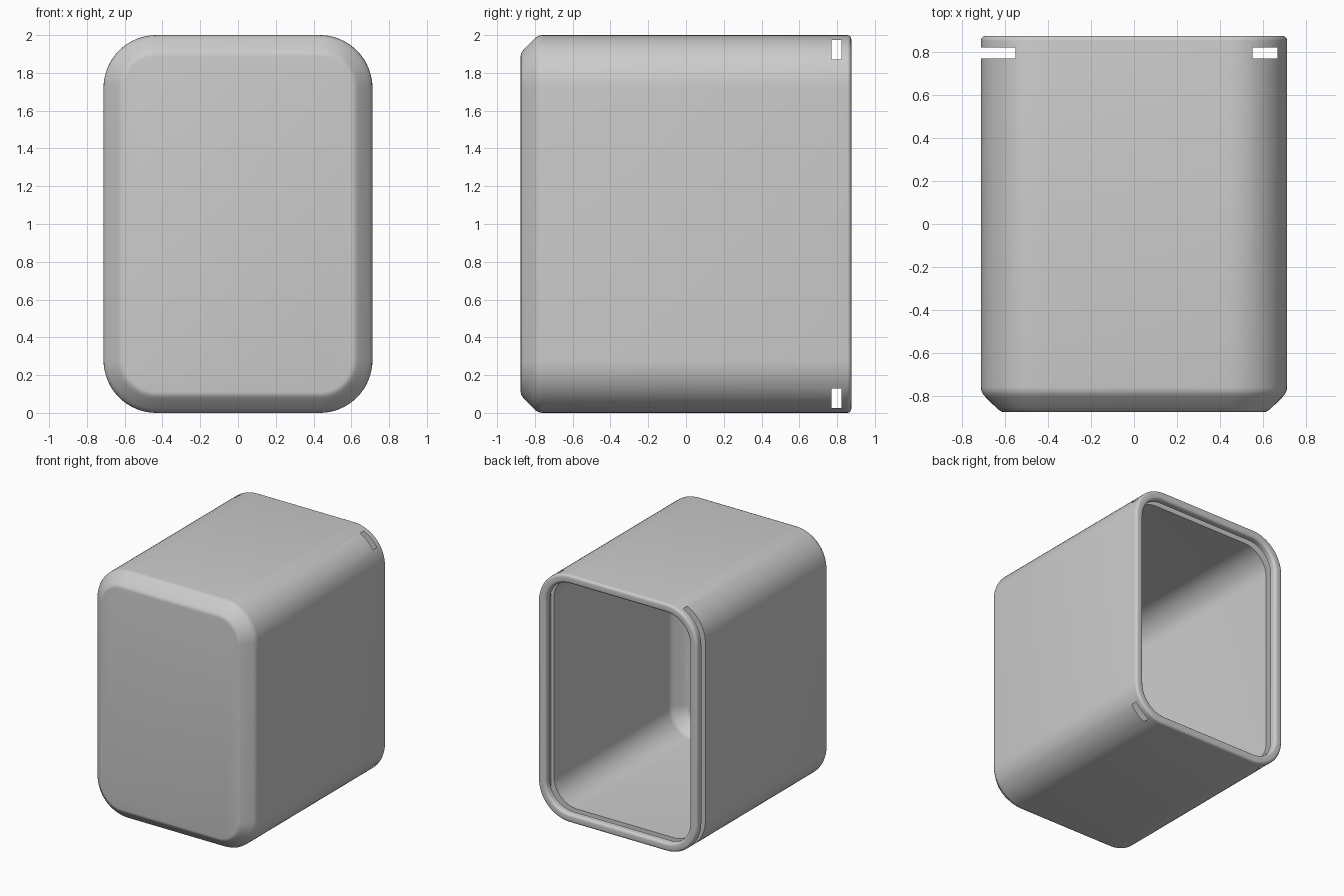
import bpy, bmesh, math

if "Cube" in bpy.data.objects:
    bpy.data.objects.remove(bpy.data.objects["Cube"])

HALF_W, HEIGHT, HALF_D = 0.712, 2.0, 0.875
RADIUS, WALL, RIM = 0.28, 0.07, 0.022
ARC_STEPS = 16

grey = bpy.data.materials.new("light grey plastic")
grey.use_nodes = True
colour = (0.6, 0.6, 0.6, 1)
grey.diffuse_color = colour
grey.node_tree.nodes["Principled BSDF"].inputs["Base Color"].default_value = colour


def rounded_loop(bm, inset, y):
    """Rounded rectangle in the XZ plane, shrunk by inset."""
    r = RADIUS - inset
    cx, cz = HALF_W - RADIUS, HEIGHT / 2 - RADIUS
    corners = [(1, 1), (-1, 1), (-1, -1), (1, -1)]
    loop = []
    for k, (sx, sz) in enumerate(corners):
        for i in range(ARC_STEPS + 1):
            a = math.pi / 2 * (k + i / ARC_STEPS)
            loop.append(bm.verts.new((sx * cx + r * math.cos(a), y,
                                      HEIGHT / 2 + sz * cz + r * math.sin(a))))
    return loop


def rim_arc(centre, start, end, steps=5):
    """Rounded edge of the open rim as (inset, y) pairs."""
    angles = [math.radians(start + (end - start) * i / steps) for i in range(steps + 1)]
    return [(centre - RIM * math.cos(a), HALF_D - RIM + RIM * math.sin(a)) for a in angles]


# Wall section from the front panel, around the rim, to the inside of the panel
chamfer = [(0.11, -0.875), (0.097, -0.873), (0.085, -0.866), (0.07, -0.853),
           (0.022, -0.806), (0.009, -0.79), (0.002, -0.775), (0, -0.76)]
outer = chamfer + rim_arc(RIM, 0, 90)
inner = rim_arc(WALL - RIM, 90, 180) + [(i * 0.9 + WALL, y + WALL) for i, y in reversed(chamfer)]

# Shell
bm = bmesh.new()
loops = [rounded_loop(bm, inset, y) for inset, y in outer + inner]
for a, b in zip(loops, loops[1:]):
    for i in range(len(a)):
        j = (i + 1) % len(a)
        bm.faces.new((a[i], a[j], b[j], b[i]))
bm.faces.new(loops[0])
bm.faces.new(loops[-1])
bmesh.ops.recalc_face_normals(bm, faces=bm.faces)
mesh = bpy.data.meshes.new("open_case")
bm.to_mesh(mesh)
bm.free()
mesh.materials.append(grey)
case = bpy.data.objects.new("open_case", mesh)
bpy.context.collection.objects.link(case)

# Slot for a sliding panel: open on the -x side, grooved into the other walls
x0, x1, y0, y1, z0, z1 = -1, 0.668, 0.77, 0.822, 0.027, 1.973
bpy.ops.mesh.primitive_cube_add(size=1, location=((x0 + x1) / 2, (y0 + y1) / 2, (z0 + z1) / 2))
cutter = bpy.context.object
cutter.name = "panel_slot_cutter"
cutter.scale = (x1 - x0, y1 - y0, z1 - z0)
cutter.hide_render = True
cutter.data.materials.append(grey)

bpy.ops.object.select_all(action='DESELECT')
case.select_set(True)
bpy.context.view_layer.objects.active = case
cut = case.modifiers.new("panel_slot", 'BOOLEAN')
cut.operation = 'DIFFERENCE'
cut.solver = 'EXACT'
cut.object = cutter
bpy.ops.object.modifier_apply(modifier=cut.name)
bpy.data.objects.remove(cutter)
bpy.ops.object.shade_smooth_by_angle(angle=math.radians(35))
